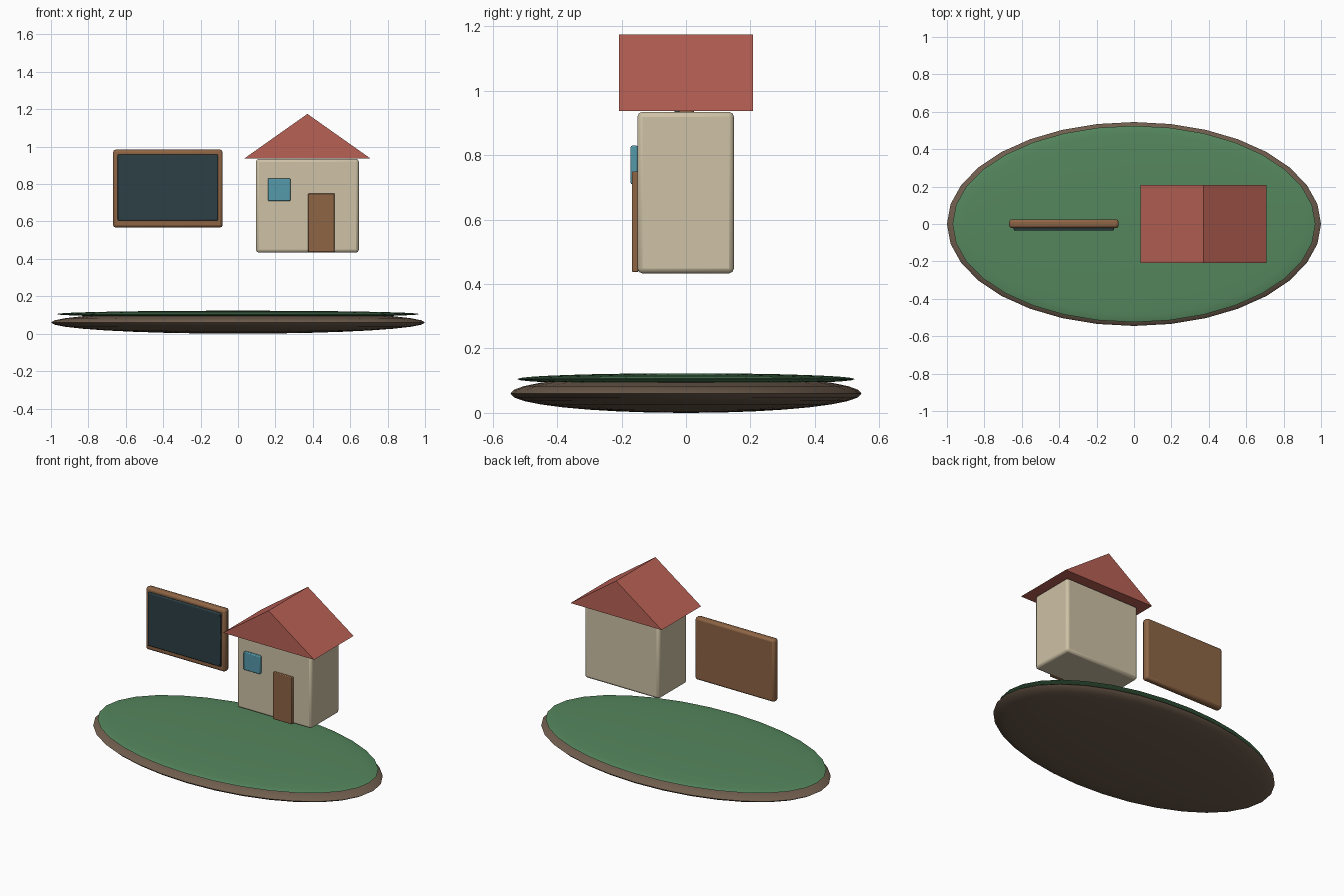
import bpy
import bmesh

if "Cube" in bpy.data.objects:
    bpy.data.objects.remove(bpy.data.objects["Cube"])


def finish(ob, name, color, smooth=True):
    ob.name = name
    mat = bpy.data.materials.new(name)
    mat.diffuse_color = (*color, 1)
    mat.use_nodes = True
    mat.node_tree.nodes["Principled BSDF"].inputs["Base Color"].default_value = mat.diffuse_color
    ob.data.materials.append(mat)
    if smooth:
        bpy.ops.object.shade_smooth_by_angle()
    return ob


def box(name, x, y, z, color, bevel):
    """Bevelled box from (min, max) ranges on each axis."""
    bpy.ops.mesh.primitive_cube_add(size=1)
    ob = bpy.context.object
    for v in ob.data.vertices:
        v.co = [lo + (c + 0.5) * (hi - lo) for c, (lo, hi) in zip(v.co, (x, y, z))]
    mod = ob.modifiers.new("bevel", 'BEVEL')
    mod.width = bevel
    mod.segments = 2
    return finish(ob, name, color)


def disc(name, rx, ry, rz, z, color):
    """Flattened sphere."""
    bpy.ops.mesh.primitive_uv_sphere_add(segments=32, ring_count=16, radius=1)
    ob = bpy.context.object
    for v in ob.data.vertices:
        v.co = (v.co.x * rx, v.co.y * ry, v.co.z * rz + z)
    return finish(ob, name, color)


WOOD = (0.27, 0.13, 0.06)

# Ground island
disc("soil", 1.0, 0.545, 0.06, 0.06, (0.16, 0.11, 0.075))
disc("grass", 0.97, 0.525, 0.018, 0.105, (0.09, 0.24, 0.11))

# Blackboard
box("board_frame", (-0.668, -0.082), (-0.022, 0.025), (0.568, 0.984), WOOD, 0.014)
box("board_panel", (-0.643, -0.107), (-0.036, -0.012), (0.604, 0.959), (0.025, 0.05, 0.06), 0.006)

# House
box("house_walls", (0.096, 0.646), (-0.151, 0.149), (0.433, 0.935), (0.62, 0.54, 0.38), 0.016)
box("door", (0.375, 0.516), (-0.168, -0.148), (0.437, 0.75), WOOD, 0.004)
box("window", (0.16, 0.28), (-0.172, -0.150), (0.71, 0.83), (0.09, 0.32, 0.40), 0.005)

# Gable roof: a triangle pushed back along y
bm = bmesh.new()
tri = bm.faces.new([bm.verts.new((x, -0.208, z)) for x, z in
                    ((0.034, 0.937), (0.708, 0.937), (0.371, 1.175))])
ext = bmesh.ops.extrude_face_region(bm, geom=[tri])
bmesh.ops.translate(bm, vec=(0, 0.416, 0),
                    verts=[g for g in ext["geom"] if isinstance(g, bmesh.types.BMVert)])
bmesh.ops.recalc_face_normals(bm, faces=bm.faces)
mesh = bpy.data.meshes.new("roof")
bm.to_mesh(mesh)
bm.free()
roof = bpy.data.objects.new("roof", mesh)
bpy.context.collection.objects.link(roof)
finish(roof, "roof", (0.48, 0.12, 0.09), smooth=False)
